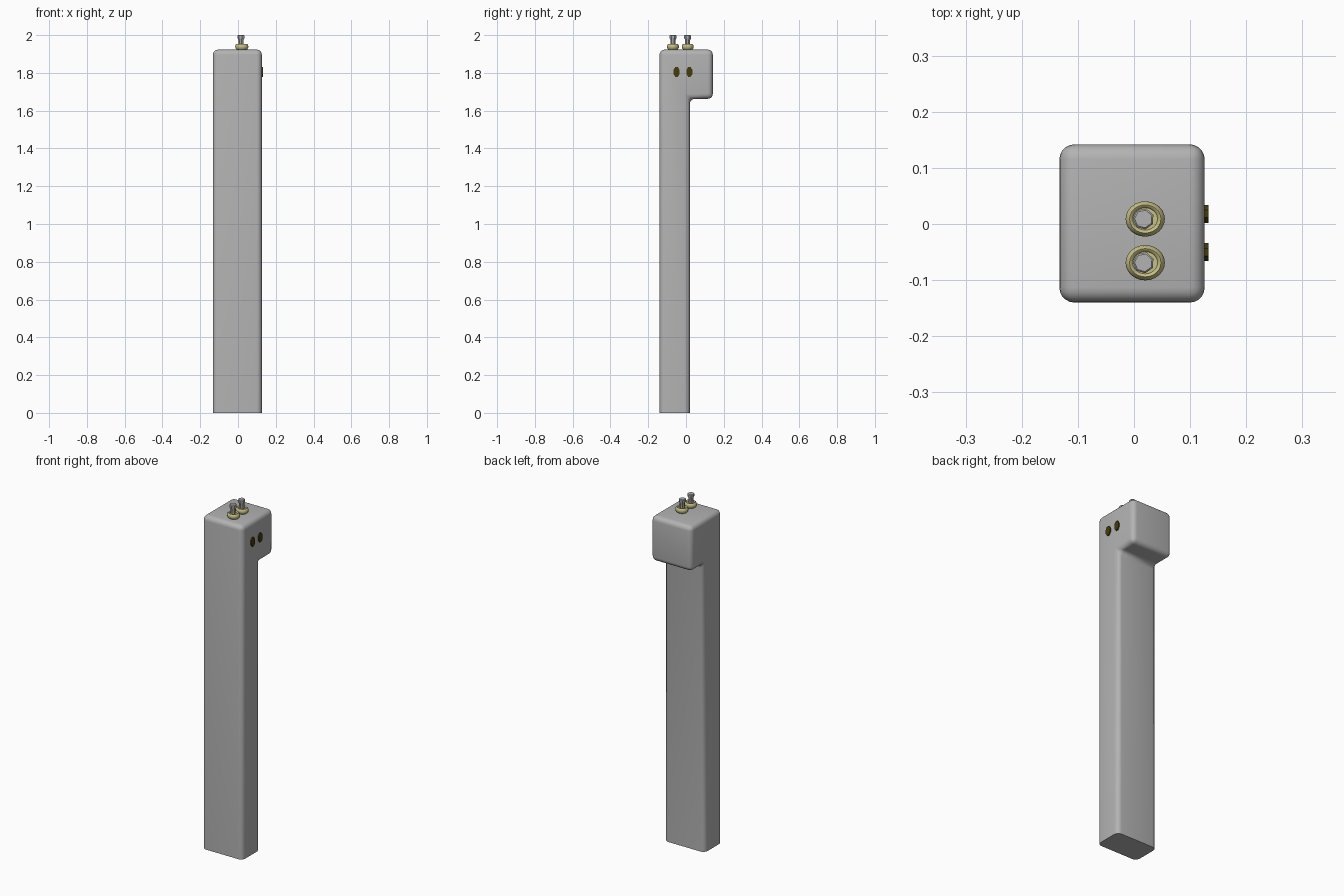
import bpy, bmesh
from math import cos, sin, tau, radians
from mathutils import Matrix

cube = bpy.data.objects.get("Cube")
if cube:
    bpy.data.objects.remove(cube)


def material(name, rgb):
    m = bpy.data.materials.new(name)
    m.use_nodes = True
    m.diffuse_color = (*rgb, 1)
    m.node_tree.nodes["Principled BSDF"].inputs["Base Color"].default_value = (*rgb, 1)
    return m


grey = material("grey", (0.45, 0.45, 0.45))
brass = material("pale_yellow", (0.58, 0.53, 0.24))
olive = material("dark_olive", (0.06, 0.045, 0.003))


def finish(bm, name, mat, angle=40):
    bmesh.ops.recalc_face_normals(bm, faces=bm.faces)
    mesh = bpy.data.meshes.new(name)
    bm.to_mesh(mesh)
    bm.free()
    mesh.materials.append(mat)
    ob = bpy.data.objects.new(name, mesh)
    bpy.context.collection.objects.link(ob)
    bpy.ops.object.select_all(action="DESELECT")
    ob.select_set(True)
    bpy.context.view_layer.objects.active = ob
    bpy.ops.object.shade_smooth_by_angle(angle=radians(angle))
    return ob


def lathe(name, mat, profile, centre, sides, stretch=(1, 1), turn=0.0):
    """Stack of rings from (radius, height) pairs, capped at both ends."""
    bm = bmesh.new()
    rings = []
    for r, z in profile:
        rings.append([bm.verts.new((centre[0] + r * stretch[0] * cos(turn + tau * i / sides),
                                    centre[1] + r * stretch[1] * sin(turn + tau * i / sides), z))
                      for i in range(sides)])
    for a, b in zip(rings, rings[1:]):
        for i in range(sides):
            j = (i + 1) % sides
            bm.faces.new((a[i], a[j], b[j], b[i]))
    bm.faces.new(rings[0][::-1])
    bm.faces.new(rings[-1])
    return finish(bm, name, mat)


# Body: side profile with an overhanging head, extruded across, all but the foot rounded
x0, x1 = -0.133, 0.126
profile = [(-0.14, 0), (0.02, 0), (0.02, 1.663), (0.142, 1.663), (0.142, 1.923), (-0.14, 1.923)]
bm = bmesh.new()
face = bm.faces.new([bm.verts.new((x0, y, z)) for y, z in profile])
ext = bmesh.ops.extrude_face_region(bm, geom=[face])
bmesh.ops.translate(bm, vec=(x1 - x0, 0, 0),
                    verts=[g for g in ext["geom"] if isinstance(g, bmesh.types.BMVert)])
bmesh.ops.recalc_face_normals(bm, faces=bm.faces)
edges = [e for e in bm.edges if max(v.co.z for v in e.verts) > 0.01]
bmesh.ops.bevel(bm, geom=edges, offset=0.027, segments=5, profile=0.5, affect="EDGES")
finish(bm, "body", grey)

# Terminals: oval collar with a flared rough-sided post
for label, y in (("front", -0.069), ("rear", 0.009)):
    collar = [(0.022, 1.918), (0.029, 1.925), (0.034, 1.932), (0.035, 1.94),
              (0.033, 1.948), (0.028, 1.953), (0.024, 1.951), (0.022, 1.947)]
    lathe(label + "_terminal_collar", brass, collar, (0.02, y), 24, (1, 0.9))
    post = [(0.014, 1.94), (0.014, 1.975), (0.019, 1.984), (0.019, 1.997), (0.016, 2.0)]
    lathe(label + "_terminal_post", grey, post, (0.017, y), 7, turn=0.4)

# Side sockets: short eight-sided oval plugs on the +x face
for label, y in (("front", -0.05), ("rear", 0.018)):
    bm = bmesh.new()
    bmesh.ops.create_cone(bm, cap_ends=True, segments=8, radius1=1, radius2=1, depth=1,
                          matrix=Matrix.Translation((0.126, y, 1.805))
                          @ Matrix.Diagonal((0.014, 0.0175, 0.028, 1))
                          @ Matrix.Rotation(radians(90), 4, "Y")
                          @ Matrix.Rotation(radians(22.5), 4, "Z"))
    finish(bm, label + "_side_socket", olive, 30)
